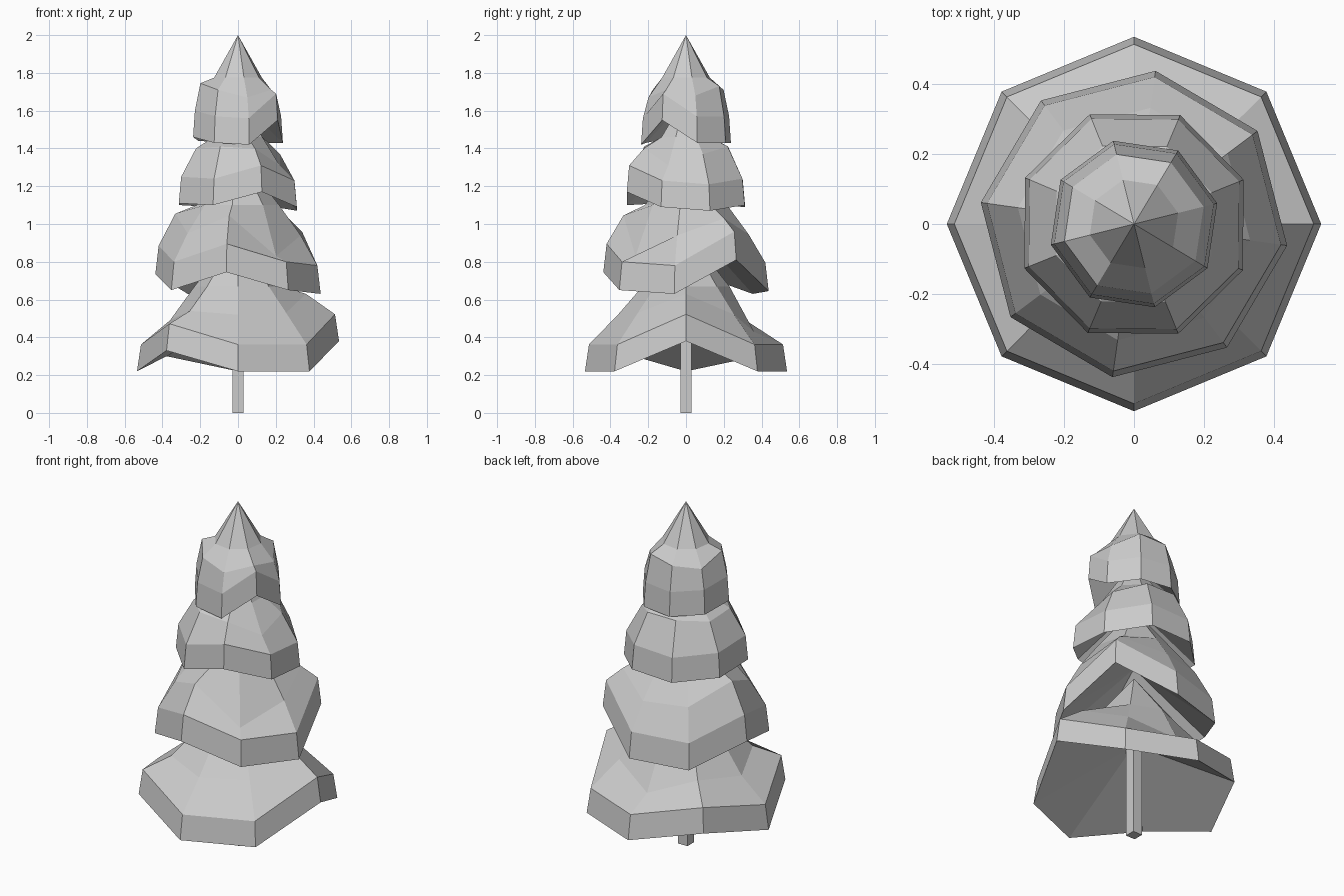
import bpy, bmesh
from math import cos, sin, radians

if "Cube" in bpy.data.objects:
    bpy.data.objects.remove(bpy.data.objects["Cube"])


def tier(name, radius, start, rim_z, thick, shoulder_r, rise, core, apex, hollow):
    """Eight-sided skirt of branches with a wavy rim and a hollow underside.
    rise = shoulder height above each rim corner, core = (radius, z)"""
    bm = bmesh.new()

    def ring(r, heights):
        return [bm.verts.new((r * cos(radians(start + 45 * i)),
                              r * sin(radians(start + 45 * i)), z))
                for i, z in enumerate(heights)]

    rings = [
        ring(radius, rim_z),
        ring(radius * 0.96, [z + thick for z in rim_z]),
        ring(shoulder_r, [z + d for z, d in zip(rim_z, rise)]),
        ring(core[0], [core[1]] * 8),
    ]
    top = bm.verts.new((0, 0, apex))
    base = bm.verts.new((0, 0, hollow))
    for i in range(8):
        j = (i + 1) % 8
        for lo, hi in zip(rings, rings[1:]):
            bm.faces.new((lo[i], lo[j], hi[j], hi[i]))
        bm.faces.new((rings[-1][i], rings[-1][j], top))
        bm.faces.new((rings[0][j], rings[0][i], base))
    bmesh.ops.recalc_face_normals(bm, faces=bm.faces)
    mesh = bpy.data.meshes.new(name)
    bm.to_mesh(mesh)
    bm.free()
    bpy.context.collection.objects.link(bpy.data.objects.new(name, mesh))


# Branch tiers, bottom to top; each is turned a little against the one below
tier("bottom_branches", 0.535, 0,
     [.38, .22, .22, .30, .22, .33, .22, .22], 0.142,
     0.36, [.25, .30, .21, .23, .27, .21, .30, .31],
     (0.23, 0.67), 0.96, 0.55)
tier("lower_branches", 0.442, -8,
     [.63, .81, .645, .63, .735, .65, .745, .65], 0.15,
     0.335, [.31, .22, .30, .32, .32, .30, .30, .18],
     (0.22, 1.10), 1.38, 1.02)
tier("upper_branches", 0.338, -23,
     [1.09, 1.07, 1.10, 1.09, 1.10, 1.11, 1.10, 1.17], 0.14,
     0.24, [.22, .30, .31, .32, .29, .29, .31, .23],
     (0.14, 1.46), 1.68, 1.40)
tier("top_branches", 0.245, -31,
     [1.55, 1.43, 1.43, 1.43, 1.44, 1.46, 1.43, 1.42], 0.14,
     0.205, [.16, .25, .30, .28, .25, .285, .28, .25],
     (0.13, 1.775), 2.0, 1.66)

# Square trunk, running up into the lowest tier
bpy.ops.mesh.primitive_cube_add(size=1, location=(0, 0, 0.28))
trunk = bpy.context.object
trunk.name = "trunk"
trunk.scale = (0.06, 0.06, 0.56)
